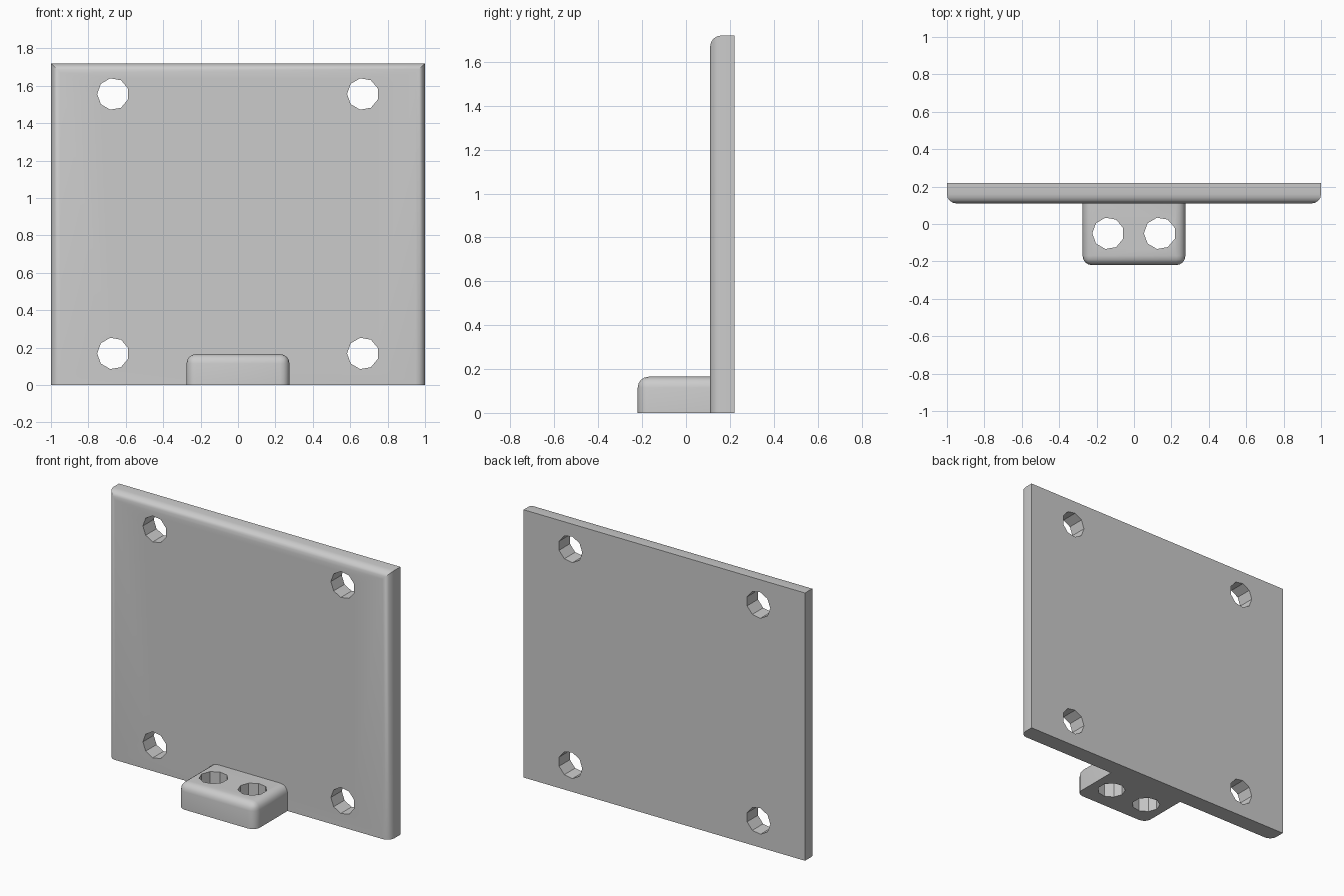
import bpy
import bmesh
from math import pi, radians
from mathutils import Matrix, Vector

cube = bpy.data.objects.get("Cube")
if cube:
    bpy.data.objects.remove(cube, do_unlink=True)

grey = bpy.data.materials.new("plain grey")
grey.use_nodes = True
colour = (0.6, 0.6, 0.6, 1)
grey.diffuse_color = colour
grey.node_tree.nodes["Principled BSDF"].inputs["Base Color"].default_value = colour

HOLE_RADIUS = 0.085
ROUND = 0.05


def add_object(name, bm):
    mesh = bpy.data.meshes.new(name)
    bmesh.ops.recalc_face_normals(bm, faces=bm.faces)
    bm.to_mesh(mesh)
    bm.free()
    mesh.materials.append(grey)
    obj = bpy.data.objects.new(name, mesh)
    bpy.context.collection.objects.link(obj)
    return obj


def rounded_block(name, low, high, is_rounded):
    """Box between two corners; edges passing the rule are rounded."""
    low, high = Vector(low), Vector(high)
    centre, size = (low + high) / 2, high - low
    bm = bmesh.new()
    bmesh.ops.create_cube(bm, size=1)
    # The rule sees the edge midpoint, with each axis at -1, 0 or 1
    edges = [e for e in bm.edges
             if is_rounded(*[round(c) for c in e.verts[0].co + e.verts[1].co])]
    for v in bm.verts:
        v.co = centre + v.co * size
    bmesh.ops.bevel(bm, geom=edges, offset=ROUND, segments=4, profile=0.5,
                    affect='EDGES', clamp_overlap=True)
    return add_object(name, bm)


def drill(obj, centres, tilt):
    """Cut nine-sided through holes, each with a corner towards -x."""
    bm = bmesh.new()
    for c in centres:
        # Turn about the hole axis so that one corner points along -x
        made = bmesh.ops.create_cone(bm, cap_ends=True, segments=9, radius1=HOLE_RADIUS,
                                     radius2=HOLE_RADIUS, depth=0.6)
        corner = max(made["verts"], key=lambda v: v.co.y)
        angle = pi - Vector((1, 0)).angle_signed(corner.co.xy) * -1
        place = (Matrix.Translation(c) @ Matrix.Rotation(tilt, 4, 'X')
                 @ Matrix.Rotation(angle, 4, 'Z'))
        bmesh.ops.transform(bm, matrix=place, verts=made["verts"])
    cutter = add_object("hole_cutter", bm)
    cutter.hide_render = True
    mod = obj.modifiers.new("holes", 'BOOLEAN')
    mod.operation = 'DIFFERENCE'
    mod.solver = 'EXACT'
    mod.object = cutter
    bpy.ops.object.select_all(action='DESELECT')
    obj.select_set(True)
    bpy.context.view_layer.objects.active = obj
    bpy.ops.object.modifier_apply(modifier=mod.name)
    bpy.data.objects.remove(cutter, do_unlink=True)
    bpy.ops.object.shade_smooth_by_angle(angle=radians(30))


# Upright plate: front edges rounded at the top and both sides
plate = rounded_block("back_plate", (-1, 0.11, 0), (1, 0.22, 1.72),
                      lambda x, y, z: y < 0 and (z > 0 or x != 0))
drill(plate, [(x, 0.16, z) for x in (-0.668, 0.668) for z in (0.169, 1.556)], pi / 2)

# Small ledge: rounded front corners and top rim, flat against the plate
ledge = rounded_block("ledge", (-0.275, -0.22, 0), (0.275, 0.11, 0.165),
                      lambda x, y, z: (z > 0 and y <= 0) or (z == 0 and y < 0))
drill(ledge, [(x, -0.05, 0.08) for x in (-0.138, 0.138)], 0)
